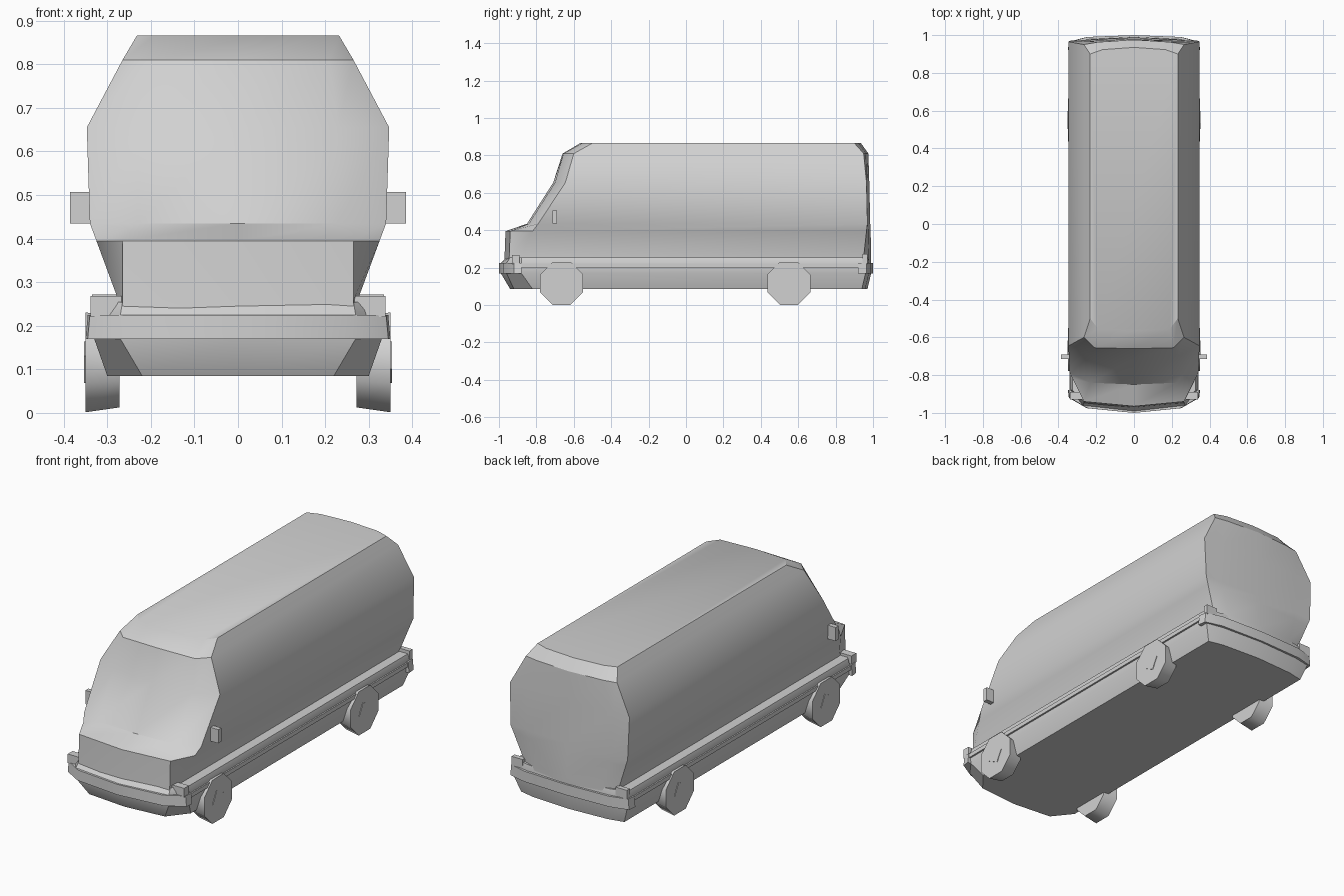
import bpy, bmesh, math
from mathutils import Matrix

cube = bpy.data.objects.get("Cube")
if cube:
    bpy.data.objects.remove(cube, do_unlink=True)

# Single light grey paint
paint = bpy.data.materials.new("light_grey")
paint.use_nodes = True
GREY = (0.64, 0.64, 0.64, 1)
paint.diffuse_color = GREY
paint.node_tree.nodes["Principled BSDF"].inputs["Base Color"].default_value = GREY


def finish(name, bm, angle=30):
    bmesh.ops.recalc_face_normals(bm, faces=bm.faces)
    mesh = bpy.data.meshes.new(name)
    bm.to_mesh(mesh)
    bm.free()
    mesh.materials.append(paint)
    ob = bpy.data.objects.new(name, mesh)
    bpy.context.collection.objects.link(ob)
    bpy.ops.object.select_all(action="DESELECT")
    ob.select_set(True)
    bpy.context.view_layer.objects.active = ob
    bpy.ops.object.shade_smooth_by_angle(angle=math.radians(angle))
    return ob


def plan_ring(bm, z, half, nose_x, nose_y, corner_y, side_y, back_corner, back_y):
    """Closed plan outline at one height, mirrored about x = 0."""
    side = [(nose_x, corner_y), (half, side_y), (half, back_corner),
            (half * 0.72, back_y - 0.012)]
    pts = [(0, nose_y)] + side + [(0, back_y)] + [(-x, y) for x, y in reversed(side)]
    return [bm.verts.new((x, y, z)) for x, y in pts]


def loft(name, rows, angle=30):
    bm = bmesh.new()
    rings = [plan_ring(bm, *row) for row in rows]
    for low, high in zip(rings, rings[1:]):
        n = len(low)
        for i in range(n):
            j = (i + 1) % n
            bm.faces.new((low[i], low[j], high[j], high[i]))
    bm.faces.new(rings[0])
    bm.faces.new(rings[-1])
    return finish(name, bm, angle)


def box(name, lo, hi):
    bm = bmesh.new()
    bmesh.ops.create_cube(bm, size=1)
    for v in bm.verts:
        v.co = [l + (c + 0.5) * (h - l) for l, h, c in zip(lo, hi, v.co)]
    return finish(name, bm)


# Lower tub: skirt, bumper band and ledge above it
loft("lower_tub", [
    (0.085, 0.30, 0.22, -0.94, -0.92, -0.82, 0.94, 0.97),
    (0.17, 0.33, 0.27, -0.99, -0.96, -0.88, 0.96, 0.99),
    (0.225, 0.335, 0.27, -0.99, -0.96, -0.88, 0.96, 0.99),
    (0.255, 0.325, 0.265, -0.96, -0.94, -0.88, 0.95, 0.985),
])

# Cab, bonnet, windscreen, sides and roof
loft("body_shell", [
    (0.22, 0.275, 0.265, -0.97, -0.95, -0.88, 0.95, 0.99),
    (0.26, 0.275, 0.265, -0.97, -0.945, -0.88, 0.95, 0.99),
    (0.395, 0.325, 0.265, -0.965, -0.94, -0.82, 0.965, 0.987),
    (0.435, 0.34, 0.23, -0.85, -0.84, -0.79, 0.97, 0.985),
    (0.655, 0.347, 0.23, -0.71, -0.70, -0.645, 0.965, 0.98),
    (0.81, 0.265, 0.21, -0.66, -0.655, -0.60, 0.95, 0.975),
    (0.866, 0.232, 0.19, -0.565, -0.555, -0.50, 0.90, 0.935),
])

# Wraparound bumpers: U-shaped bands at both ends
BUMPERS = {
    "front_bumper": [(0.35, -0.88), (0.345, -0.92), (0.25, -0.975), (0, -1.0)],
    "rear_bumper": [(0.35, 0.92), (0.345, 0.965), (0.25, 0.99), (0, 1.0)],
}
for name, half in BUMPERS.items():
    path = half + [(-x, y) for x, y in reversed(half[:-1])]
    bm = bmesh.new()
    low = [bm.verts.new((x, y, 0.17)) for x, y in path]
    high = [bm.verts.new((x * 0.985, y, 0.225)) for x, y in path]
    for i in range(len(path) - 1):
        bm.faces.new((low[i], low[i + 1], high[i + 1], high[i]))
    bm.faces.new((low[-1], low[0], high[0], high[-1]))
    bm.faces.new(low)
    bm.faces.new(high)
    finish(name, bm)

for side, label in ((1, "left"), (-1, "right")):
    def pair(name, x0, x1, y0, y1, z0, z1):
        xs = sorted((side * x0, side * x1))
        box(f"{label}_{name}", (xs[0], y0, z0), (xs[1], y1, z1))

    pair("mirror", 0.33, 0.386, -0.715, -0.69, 0.435, 0.507)
    pair("head_lamp", 0.26, 0.338, -0.93, -0.89, 0.22, 0.268)
    pair("rear_lamp", 0.27, 0.335, 0.945, 0.97, 0.22, 0.272)
    pair("side_rail", 0.30, 0.342, -0.88, 0.92, 0.20, 0.222)

    # Eight-sided wheels with a diamond hub plate
    for y, end in ((-0.665, "front"), (0.55, "rear")):
        for part, sides, radius, inner, depth, mid in (
                ("wheel", 8, 0.124, 0.112, 0.078, 0.311),
                ("hub", 4, 0.05, 0.05, 0.004, 0.351)):
            bm = bmesh.new()
            turn = Matrix.Rotation(math.pi / sides if sides == 8 else 0.3, 4, "Z")
            bmesh.ops.create_cone(bm, cap_ends=True, segments=sides, radius1=inner,
                                  radius2=radius, depth=depth, matrix=turn)
            bm.transform(Matrix.Translation((side * mid, y, 0.116))
                         @ Matrix.Rotation(side * math.pi / 2, 4, "Y"))
            finish(f"{label}_{end}_{part}", bm, 50)
